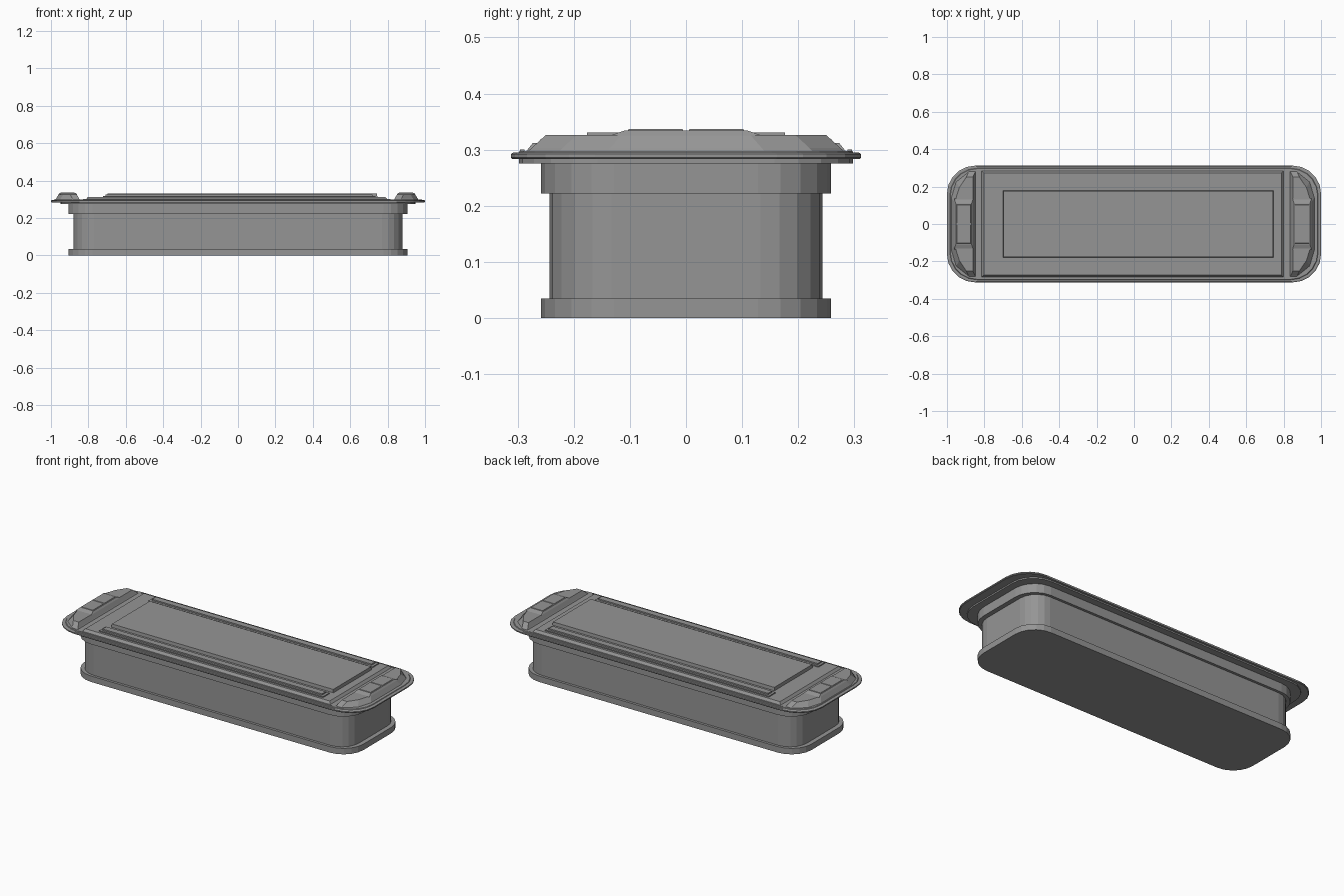
import bpy, bmesh
from math import sin, cos, pi

old = bpy.data.objects.get("Cube")
if old:
    bpy.data.objects.remove(old, do_unlink=True)

grey = bpy.data.materials.new("mid grey")
grey.use_nodes = True
grey.diffuse_color = (0.3, 0.3, 0.3, 1)
grey.node_tree.nodes["Principled BSDF"].inputs["Base Color"].default_value = (0.3, 0.3, 0.3, 1)


def loft(name, rings):
    """Skin a stack of closed rings and cap both ends."""
    bm = bmesh.new()
    loops = [[bm.verts.new(p) for p in ring] for ring in rings]
    n = len(loops[0])
    for a, b in zip(loops, loops[1:]):
        for i in range(n):
            j = (i + 1) % n
            bm.faces.new((a[i], a[j], b[j], b[i]))
    bm.faces.new(loops[0][::-1])
    bm.faces.new(loops[-1])
    bmesh.ops.recalc_face_normals(bm, faces=bm.faces)
    mesh = bpy.data.meshes.new(name)
    bm.to_mesh(mesh)
    bm.free()
    mesh.materials.append(grey)
    obj = bpy.data.objects.new(name, mesh)
    bpy.context.collection.objects.link(obj)
    return obj


def rounded(hx, hy, r, z, steps=5):
    """Rounded rectangle ring at height z."""
    ring = []
    for k, (sx, sy) in enumerate(((1, 1), (-1, 1), (-1, -1), (1, -1))):
        for i in range(steps + 1):
            a = (k + i / steps) * pi / 2
            ring.append((sx * (hx - r) + r * cos(a), sy * (hy - r) + r * sin(a), z))
    return ring


def rect(x0, x1, y0, y1, z):
    return [(x0, y0, z), (x1, y0, z), (x1, y1, z), (x0, y1, z)]


def slab(name, x0, x1, y0, y1, z0, z1, slope=0.0):
    """Rectangular plate whose sides lean inwards by slope."""
    s = slope
    return loft(name, [rect(x0, x1, y0, y1, z0),
                       rect(x0 + s, x1 - s, y0 + s, y1 - s, z1)])


# Lower housing: foot, recessed wall, collar
for name, hx, hy, r, z0, z1 in (
        ("foot", 0.907, 0.258, 0.13, 0, 0.035),
        ("wall", 0.88, 0.243, 0.11, 0.035, 0.222),
        ("collar", 0.907, 0.258, 0.13, 0.222, 0.276)):
    loft(name, [rounded(hx, hy, r, z0), rounded(hx, hy, r, z1)])

# Flange: stepped rim around the lid
loft("flange_underside", [rounded(0.95, 0.298, 0.14, 0.275),
                          rounded(0.95, 0.298, 0.14, 0.285)])
loft("flange_rim", [rounded(0.997, 0.31, 0.15, 0.283), rounded(1, 0.312, 0.15, 0.286),
                    rounded(1, 0.312, 0.15, 0.292), rounded(0.995, 0.308, 0.15, 0.295)])
loft("lid_deck", [rounded(0.985, 0.299, 0.145, 0.294), rounded(0.982, 0.296, 0.145, 0.298)])

# Main lid panel with raised centre and side rails
slab("lid_panel", -0.815, 0.8, -0.285, 0.285, 0.297, 0.312, 0.012)
slab("centre_panel", -0.7, 0.745, -0.178, 0.178, 0.311, 0.331, 0.002)
for side, s in (("left", 1), ("right", -1)):
    slab(f"rail_{side}", -0.722, 0.735, s * 0.23 - 0.03, s * 0.23 + 0.03, 0.311, 0.318)
    slab(f"rail_ridge_{side}", -0.708, 0.72, s * 0.23 - 0.018, s * 0.23 + 0.018, 0.317, 0.326)
    # Narrow edge strips beside the panel
    slab(f"edge_strip_{side}", -0.83, 0.815, s * 0.292 - 0.004, s * 0.292 + 0.004, 0.297, 0.3)


def cap_ring(s, inner, outer, y_mid, y_end, shoulder, z):
    """Half-octagon ring opening toward the middle of the lid."""
    half = [(inner, y_end), (inner + 0.035, y_end), (outer - 0.025, shoulder), (outer, y_mid)]
    pts = half + [(x, -y) for x, y in reversed(half)]
    return [(s * x, y, z) for x, y in pts]


# End caps with two raised square pads each
for end, s, shift in (("left", 1, -0.008), ("right", -1, 0.004)):
    i, o = 0.842 + shift, 0.973 + shift
    loft(f"end_cap_{end}", [cap_ring(s, i, o, 0.14, 0.282, 0.225, 0.297),
                            cap_ring(s, i + 0.004, o - 0.004, 0.135, 0.275, 0.22, 0.303),
                            cap_ring(s, i + 0.016, o - 0.018, 0.115, 0.25, 0.195, 0.326)])
    # Sloped block joining the pads
    x0, x1 = sorted((s * (i + 0.014), s * (o - 0.016)))
    loft(f"pad_block_{end}", [rect(x0, x1, -0.135, 0.135, 0.325),
                              rect(x0 + 0.008, x1 - 0.008, -0.11, 0.11, 0.334)])
    for k, c in (("back", 0.054), ("front", -0.054)):
        slab(f"pad_{end}_{k}", x0 + 0.012, x1 - 0.012, c - 0.05, c + 0.05, 0.333, 0.3365, 0.002)
